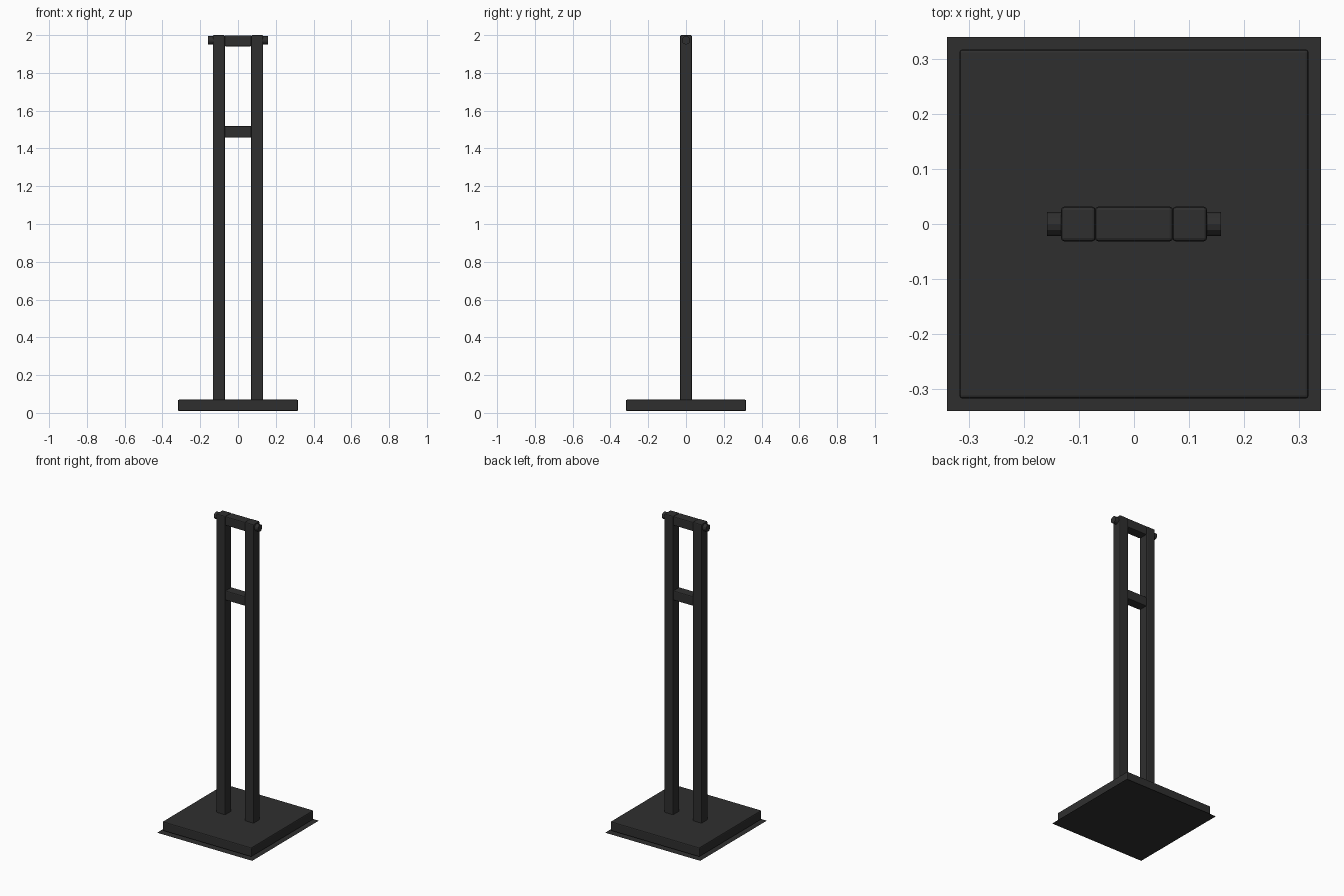
import bpy, bmesh, math
from mathutils import Matrix

if "Cube" in bpy.data.objects:
    bpy.data.objects.remove(bpy.data.objects["Cube"])

# Single dark metal colour
metal = bpy.data.materials.new("dark charcoal metal")
metal.diffuse_color = (0.028, 0.028, 0.028, 1)
metal.use_nodes = True
metal.node_tree.nodes["Principled BSDF"].inputs["Base Color"].default_value = metal.diffuse_color


def finish(name, bm):
    me = bpy.data.meshes.new(name)
    bm.to_mesh(me)
    bm.free()
    me.materials.append(metal)
    ob = bpy.data.objects.new(name, me)
    bpy.context.collection.objects.link(ob)
    return ob


def box(name, x, y, z, bevel=0.006):
    """Bevelled box from (min, max) ranges."""
    bm = bmesh.new()
    size = [r[1] - r[0] for r in (x, y, z)]
    mid = [(r[0] + r[1]) / 2 for r in (x, y, z)]
    bmesh.ops.create_cube(bm, size=1, matrix=Matrix.Translation(mid) @ Matrix.Diagonal((*size, 1)))
    bmesh.ops.bevel(bm, geom=bm.edges[:], offset=bevel, segments=2, profile=0.5, affect='EDGES')
    return finish(name, bm)


D = 0.0315  # half depth of the square tube

# Thin floor sheet under the base
bm = bmesh.new()
bmesh.ops.create_grid(bm, x_segments=1, y_segments=1, size=0.34)
finish("floor_sheet", bm)

# Heavy base plate
box("base_plate", (-0.318, 0.318), (-0.318, 0.318), (0.01, 0.07))

# Cross bars
box("top_crossbar", (-0.071, 0.071), (-D, D), (1.94, 1.999))
box("middle_crossbar", (-0.071, 0.071), (-D, D), (1.457, 1.519))

# Posts and the bolt heads on their outer faces
for side, s in (("left", -1), ("right", 1)):
    box(side + "_post", sorted((s * 0.07, s * 0.133)), (-D, D), (0.062, 2.0))
    bm = bmesh.new()
    bmesh.ops.create_cone(bm, cap_ends=True, segments=12, radius1=0.022, radius2=0.022, depth=0.03,
                          matrix=Matrix.Translation((s * 0.143, 0, 1.972)) @ Matrix.Rotation(math.pi / 2, 4, 'Y'))
    finish(side + "_bolt", bm)
